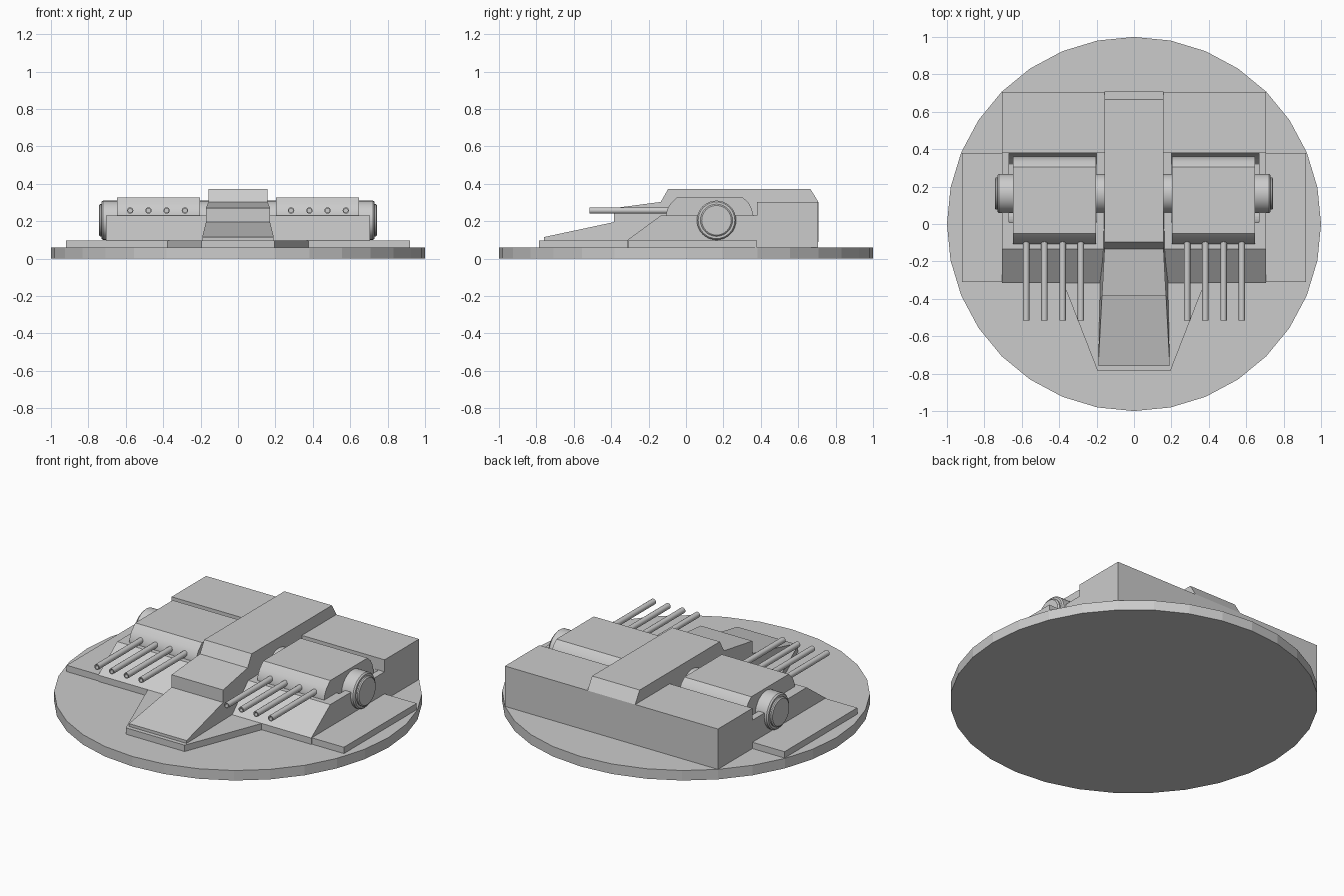
import bpy, bmesh, math
from mathutils import Matrix

if "Cube" in bpy.data.objects:
    bpy.data.objects.remove(bpy.data.objects["Cube"])


def finish(name, bm, smooth=False):
    bmesh.ops.recalc_face_normals(bm, faces=bm.faces)
    me = bpy.data.meshes.new(name)
    bm.to_mesh(me)
    bm.free()
    ob = bpy.data.objects.new(name, me)
    bpy.context.collection.objects.link(ob)
    if smooth:
        bpy.ops.object.select_all(action='DESELECT')
        ob.select_set(True)
        bpy.context.view_layer.objects.active = ob
        bpy.ops.object.shade_smooth_by_angle(angle=math.radians(32))
    return ob


def loft(name, a, b, smooth=False):
    """Solid between two matching outlines."""
    bm = bmesh.new()
    va = [bm.verts.new(p) for p in a]
    vb = [bm.verts.new(p) for p in b]
    bm.faces.new(va)
    bm.faces.new(vb)
    n = len(a)
    for i in range(n):
        j = (i + 1) % n
        bm.faces.new((va[i], va[j], vb[j], vb[i]))
    return finish(name, bm, smooth)


def side_prism(name, profile, x0, x1, smooth=False):
    return loft(name, [(x0, y, z) for y, z in profile],
                [(x1, y, z) for y, z in profile], smooth)


def lathe(name, profile, matrix, sides, smooth=True):
    """Revolve (radius, height) points about local z; ends are closed."""
    bm = bmesh.new()
    rings = []
    for r, h in profile:
        rings.append([bm.verts.new((r * math.cos(2 * math.pi * i / sides),
                                    r * math.sin(2 * math.pi * i / sides), h))
                      for i in range(sides)])
    for p, q in zip(rings, rings[1:]):
        for i in range(sides):
            j = (i + 1) % sides
            bm.faces.new((p[i], p[j], q[j], q[i]))
    bm.faces.new(rings[0])
    bm.faces.new(rings[-1])
    bmesh.ops.transform(bm, matrix=matrix, verts=bm.verts)
    return finish(name, bm, smooth)


# Round base
lathe("base_disc", [(1, 0), (1, 0.06)], Matrix.Identity(4), 32, False)

# Thin deck plate with pointed front apron
half = [(0.92, 0.38), (0.92, -0.31), (0.38, -0.31), (0.195, -0.785)]
plan = half + [(-x, y) for x, y in reversed(half)]
loft("deck_plate", [(x, y, 0.05) for x, y in plan], [(x, y, 0.098) for x, y in plan])

# Main hull with sloped front and raised rear block
hull = side_prism("hull", [(-0.315, 0.06), (-0.315, 0.098), (-0.135, 0.23), (0.38, 0.23),
                           (0.38, 0.302), (0.707, 0.302), (0.707, 0.05), (-0.3, 0.05)],
                  -0.707, 0.707)

# Central spine, flaring towards the front
spine = [(-0.76, 0.09), (-0.76, 0.115), (-0.385, 0.195), (-0.385, 0.27), (-0.135, 0.303),
         (-0.095, 0.373), (0.665, 0.373), (0.708, 0.302), (0.708, 0.09)]


def spine_half(y):
    return 0.158 + max(0, -0.135 - y) * 0.053


loft("central_spine", [(-spine_half(y), y, z) for y, z in spine],
     [(spine_half(y), y, z) for y, z in spine])

# Gun houses, mirrored left and right
gun_house = [(-0.105, 0.2), (-0.107, 0.235), (-0.1, 0.265), (-0.083, 0.293), (-0.05, 0.326),
             (0.305, 0.326), (0.335, 0.298), (0.352, 0.265), (0.36, 0.23), (0.355, 0.17),
             (0.3, 0.13), (0.0, 0.13)]
for side, s in (("left", -1), ("right", 1)):
    # Curved well cut into the hull behind the gun house
    cut = lathe(side + "_well_cutter", [(0.185, 0.2), (0.185, 0.667)],
                Matrix.Translation((0, 0.194, 0.232)) @ Matrix.Rotation(s * math.pi / 2, 4, 'Y'),
                32, False)
    cut.hide_render = True
    cut.hide_viewport = True
    cut.display_type = 'WIRE'
    mod = hull.modifiers.new(side + "_well", 'BOOLEAN')
    mod.operation = 'DIFFERENCE'
    mod.solver = 'EXACT'
    mod.object = cut

    side_prism(side + "_gun_house", gun_house, s * 0.203, s * 0.647, True)

    # Trunnion drum with stepped end cap
    lathe(side + "_trunnion", [(0.105, 0.1), (0.105, 0.722), (0.098, 0.73), (0.086, 0.73),
                               (0.086, 0.738), (0.079, 0.744)],
          Matrix.Translation((0, 0.163, 0.205)) @ Matrix.Rotation(s * math.pi / 2, 4, 'Y'), 32)

    # Four hollow barrels
    for i in range(4):
        lathe(f"{side}_barrel_{i + 1}",
              [(0.017, 0), (0.017, 0.44), (0.011, 0.44), (0.011, 0.41)],
              Matrix.Translation((s * (0.284 + 0.0975 * i), -0.075, 0.257))
              @ Matrix.Rotation(math.pi / 2, 4, 'X'), 16)
